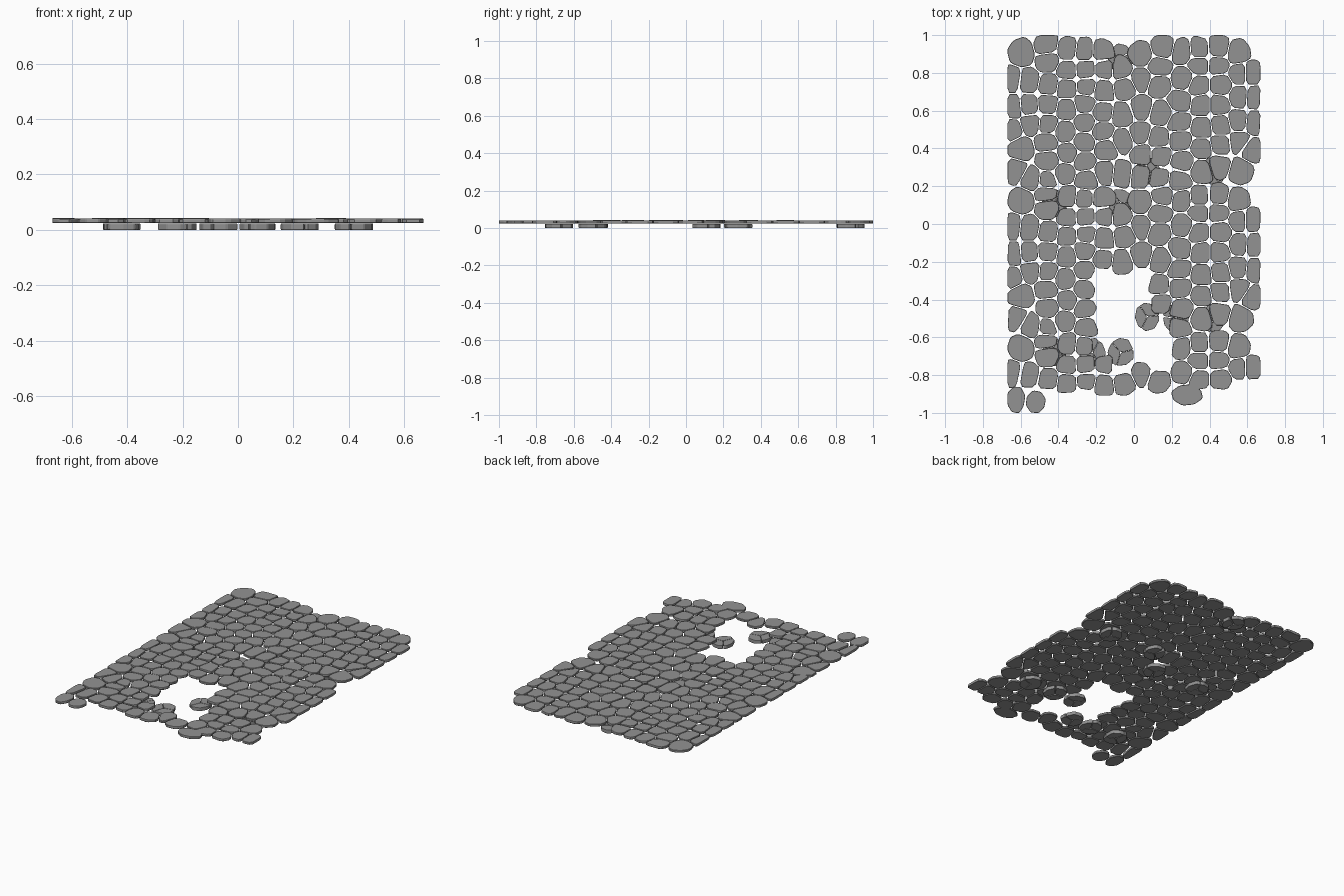
import bpy
import bmesh
import math
import random
from mathutils import Vector

random.seed(4)
if "Cube" in bpy.data.objects:
    bpy.data.objects.remove(bpy.data.objects["Cube"], do_unlink=True)

TILE = 0.78      # spacing of the repeated paving pattern
GAP = 0.0025     # half of the joint between stones

# Stone rows in hundredths: column position and the stones along it
COLUMNS = {
    -64: [77, 62, 50, 28], -60: [91, 40], -55: [76, 62, 53, 24],
    -46: [94, 86, 74, 63, 53, 44, 33, 23],
    -36: [92, 81, 72, 61, 49, 38, 27],
    -26: [91, 82, 73, 64, 54, 43, 33, 24],
    -16: [91, 82, 71, 59, 49, 39, 27],
    -6: [82, 72, 57, 44, 27],
    4: [90, 76, 62, 48, 37, 26],
    14: [93, 84, 74, 59, 45, 36, 24],
    25: [91, 77, 65, 54, 44, 33, 23],
    35: [92, 84, 74, 63, 51, 40, 28],
    45: [93, 84, 73, 63, 52, 42, 31],
    55: [90, 80, 67, 55, 44, 28],
    63: [80, 67, 53, 40],
}

# Dark grey stone
stone = bpy.data.materials.new("stone")
stone.use_nodes = True
stone.diffuse_color = (0.29, 0.29, 0.29, 1)
stone.node_tree.nodes["Principled BSDF"].inputs["Base Color"].default_value = stone.diffuse_color


def clip(poly, normal, limit):
    """Keep the part of a polygon where point . normal <= limit."""
    out = []
    for i, b in enumerate(poly):
        a = poly[i - 1]
        da, db = a.dot(normal) - limit, b.dot(normal) - limit
        if (da > 0) != (db > 0):
            out.append(a.lerp(b, da / (da - db)))
        if db <= 0:
            out.append(b)
    return out


def oval(centre, rx, ry, sides=8):
    """Irregular rounded outline."""
    turn = random.uniform(0, 1)
    pts = []
    for i in range(sides):
        a = math.tau * (i + turn) / sides
        r = random.uniform(0.93, 1.06)
        pts.append(centre + Vector((rx * r * math.cos(a), ry * r * math.sin(a))))
    return pts


def cell(seed, seeds, poly, gap=GAP):
    """Cut an outline back to the ground nearest to its seed."""
    for other in seeds:
        d = other - seed
        if 0.0001 < d.length < 0.3:
            n = d.normalized()
            poly = clip(poly, n, n.dot((seed + other) / 2) - gap)
    return poly


def worn(poly, cut):
    """Trim to the edge of the path, drop tiny edges and chop the corners."""
    for axis, limit in ((Vector((1, 0)), 0.67), (Vector((0, 1)), 1.0)):
        poly = clip(clip(poly, axis, limit), -axis, limit)
    poly = [p for i, p in enumerate(poly) if (p - poly[i - 1]).length > 0.014]
    out = []
    for i, p in enumerate(poly):
        out += [p.lerp(poly[i - 1], cut), p.lerp(poly[(i + 1) % len(poly)], cut)]
    return out


def add_stone(bm, poly, low, high):
    """Flat stone with a narrow chamfer above and below."""
    if len(poly) < 3:
        return
    centre = sum(poly, Vector((0, 0))) / len(poly)
    thick = high - low
    rings = []
    for z, scale in ((low, 0.96), (low + thick * 0.15, 1),
                     (high - thick * 0.15, 1), (high, 0.97)):
        rings.append([bm.verts.new((*centre.lerp(p, scale), z)) for p in poly])
    bm.faces.new(rings[0][::-1])
    bm.faces.new(rings[-1])
    for under, over in zip(rings, rings[1:]):
        for i in range(len(poly)):
            bm.faces.new((under[i - 1], under[i], over[i], over[i - 1]))


def finish(bm, name):
    bmesh.ops.recalc_face_normals(bm, faces=bm.faces)
    mesh = bpy.data.meshes.new(name)
    bm.to_mesh(mesh)
    bm.free()
    mesh.materials.append(stone)
    bpy.context.collection.objects.link(bpy.data.objects.new(name, mesh))


def missing(p):
    """The broken opening and the ragged front end."""
    hole = -0.21 < p.x < 0.1 and -0.62 < p.y < -0.26
    hole = hole or (-0.21 < p.x < 0.19 and -0.735 < p.y < -0.47)
    hole = hole or (-0.1 < p.x < 0 and -0.76 < p.y < -0.6)
    return hole or p.y < -0.87


# Paving surface: one pattern repeated along the path
pattern = []
for x, ys in COLUMNS.items():
    for y in ys:
        pattern.append(Vector((x / 100 + random.uniform(-0.012, 0.012),
                               y / 100 + random.uniform(-0.006, 0.006))))
seeds = [p - Vector((0, TILE * k)) for k in range(3) for p in pattern]
bm = bmesh.new()
for s in seeds:
    if not missing(s):
        lift = random.choice([0] * 25 + [0.003])
        outline = oval(s, 0.08, 0.083)
        add_stone(bm, worn(cell(s, seeds, outline), 0.19),
                  0.024 + lift, 0.04 + lift)
finish(bm, "paving_stones")

# Larger slabs along the front end
bm = bmesh.new()
for x, y, rx, ry in ((0.28, -0.905, 0.088, 0.06), (-0.625, -0.93, 0.05, 0.075),
                     (-0.52, -0.942, 0.054, 0.06)):
    add_stone(bm, worn(oval(Vector((x, y)), rx, ry), 0.15), 0.024, 0.04)
finish(bm, "front_slabs")

# Cracked stones on the ground below the surface
bm = bmesh.new()
for x, y in ((-42, -68), (-22, -68), (-7, -68), (7, -49), (22, -50), (42, -50),
             (-42, 11), (-7, 11), (7, 28), (42, 28), (-7, 88)):
    centre = Vector((x, y)) / 100
    turn = random.uniform(0, math.tau)
    parts = [centre + 0.035 * Vector((math.cos(turn + math.tau * k / 3),
                                      math.sin(turn + math.tau * k / 3)))
             for k in range(3)]
    outline = oval(centre, 0.07, 0.078, 9)
    for p in parts:
        add_stone(bm, worn(cell(p, parts, outline, 0.0005), 0.1), 0.0, 0.022)
finish(bm, "cracked_stones")
